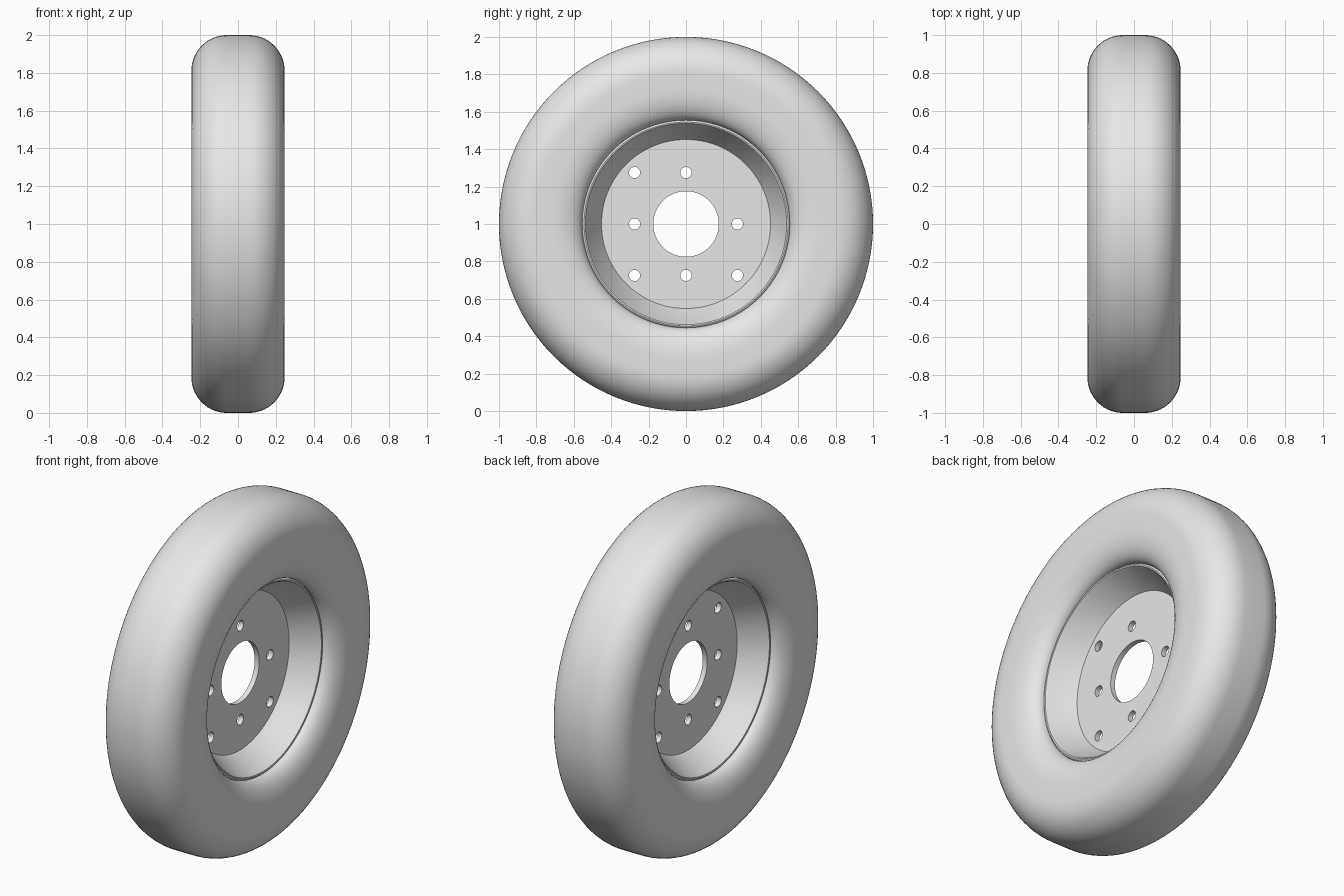
import bpy, bmesh, math

if "Cube" in bpy.data.objects:
    bpy.data.objects.remove(bpy.data.objects["Cube"])

SEGMENTS = 128
AXLE_Z = 1.0

grey = bpy.data.materials.new("light grey")
grey.diffuse_color = (0.8, 0.8, 0.8, 1)
grey.use_nodes = True
grey.node_tree.nodes["Principled BSDF"].inputs["Base Color"].default_value = grey.diffuse_color


def arc(cx, cr, rx, rr, start, end, steps):
    """Points (x, radius) along an elliptical arc, angles in degrees."""
    pts = []
    for i in range(steps + 1):
        a = math.radians(start + (end - start) * i / steps)
        pts.append((cx + rx * math.cos(a), cr + rr * math.sin(a)))
    return pts


def finish(name, bm, angle):
    bmesh.ops.recalc_face_normals(bm, faces=bm.faces)
    mesh = bpy.data.meshes.new(name)
    bm.to_mesh(mesh)
    bm.free()
    mesh.materials.append(grey)
    obj = bpy.data.objects.new(name, mesh)
    bpy.context.collection.objects.link(obj)
    smooth(obj, angle)
    return obj


def smooth(obj, angle):
    bpy.ops.object.select_all(action='DESELECT')
    obj.select_set(True)
    bpy.context.view_layer.objects.active = obj
    bpy.ops.object.shade_smooth_by_angle(angle=math.radians(angle))


def lathe(name, profile, angle=30):
    """Spin a closed (x, radius) profile around the axle."""
    bm = bmesh.new()
    rings = []
    for i in range(SEGMENTS):
        a = 2 * math.pi * i / SEGMENTS
        rings.append([bm.verts.new((x, r * math.sin(a), AXLE_Z + r * math.cos(a)))
                      for x, r in profile])
    n = len(profile)
    for i in range(SEGMENTS):
        p, q = rings[i], rings[(i + 1) % SEGMENTS]
        for j in range(n):
            k = (j + 1) % n
            bm.faces.new((p[j], p[k], q[k], q[j]))
    return finish(name, bm, angle)


def mirrored(half):
    """Complete a half profile with its reflection in the wheel's centre plane."""
    return half + [(-x, r) for x, r in reversed(half)]


# Tyre: bead, concave-free rounded inner shoulder, flat sidewall, round shoulder, flat tread
inner_shoulder = arc(0.157, 0.72, 0.09, 0.165, -90, 0, 12)
outer_shoulder = arc(0.06, 0.81, 0.187, 0.19, 0, 90, 14)
lathe("tyre", mirrored([(0.14, 0.55)] + inner_shoulder + outer_shoulder))

# Rim: rolled lip and tapered well on each side, meeting the centre disc
rim_half = [(0.12, 0.56), (0.155, 0.556), (0.163, 0.55), (0.165, 0.545),
            (0.163, 0.538), (0.155, 0.533), (0.142, 0.528), (0.0, 0.447)]
lathe("rim", mirrored(rim_half[:-1] + [(0.012, 0.45)]))

# Centre disc with hub opening
disc = lathe("centre_disc", [(0.015, 0.175), (0.015, 0.455), (-0.015, 0.455), (-0.015, 0.175)])

# Bolt holes: eight round cuts on a square grid around the hub
bm = bmesh.new()
for iy in (-1, 0, 1):
    for iz in (-1, 0, 1):
        if iy or iz:
            made = bmesh.ops.create_cone(bm, cap_ends=True, segments=24,
                                         radius1=0.03, radius2=0.03, depth=0.2)["verts"]
            for v in made:
                x, y, z = v.co
                v.co = (z, y + iy * 0.275, AXLE_Z + x + iz * 0.275)
cutter = finish("bolt_hole_cutter", bm, 30)

cut = disc.modifiers.new("bolt holes", 'BOOLEAN')
cut.operation = 'DIFFERENCE'
cut.solver = 'EXACT'
cut.object = cutter
bpy.context.view_layer.objects.active = disc
bpy.ops.object.modifier_apply(modifier=cut.name)
bpy.data.objects.remove(cutter, do_unlink=True)
smooth(disc, 30)
